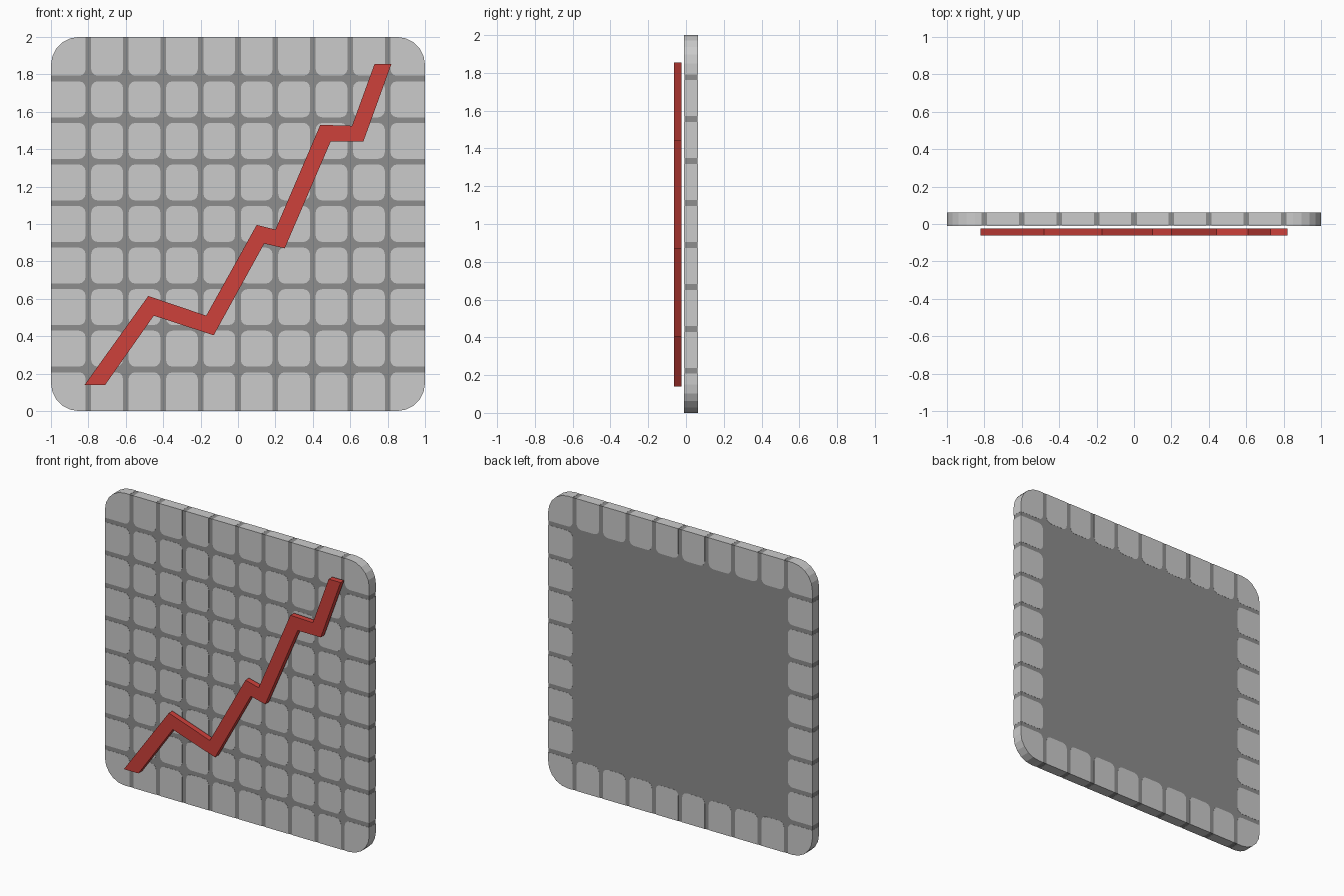
import bpy, bmesh, math

if "Cube" in bpy.data.objects:
    bpy.data.objects.remove(bpy.data.objects["Cube"])

FRONT, BACK = -0.01, 0.0625      # board depth
COLS, ROWS = 10, 9
GAP = 0.015                      # half width of a grid line
LIP = 0.001                      # how far tiles stand proud of the core


def material(name, rgb):
    m = bpy.data.materials.new(name)
    m.diffuse_color = (*rgb, 1)
    m.use_nodes = True
    m.node_tree.nodes["Principled BSDF"].inputs["Base Color"].default_value = m.diffuse_color
    return m


light = material("light grey", (0.60, 0.60, 0.60))
dark = material("dark grey", (0.27, 0.27, 0.27))
red = material("red", (0.61, 0.052, 0.043))


def rounded_rect(x0, x1, z0, z1, radii):
    """Outline in x, z; radii run anticlockwise from the lower left corner."""
    pts = []
    corners = [(x0, z0, 1, 1), (x1, z0, -1, 1), (x1, z1, -1, -1), (x0, z1, 1, -1)]
    for i, ((cx, cz, sx, sz), r) in enumerate(zip(corners, radii)):
        if r == 0:
            pts.append((cx, cz))
            continue
        n = 5 if r > 0.1 else 3
        for k in range(n + 1):
            a = math.pi + i * math.pi / 2 + k * math.pi / 2 / n
            pts.append((cx + sx * r + r * math.cos(a), cz + sz * r + r * math.sin(a)))
    return pts


def prism(bm, pts, y0, y1):
    a = [bm.verts.new((x, y0, z)) for x, z in pts]
    b = [bm.verts.new((x, y1, z)) for x, z in pts]
    bm.faces.new(a)
    bm.faces.new(b[::-1])
    for i in range(len(pts)):
        j = (i + 1) % len(pts)
        bm.faces.new((a[j], a[i], b[i], b[j]))


def finish(bm, name, mat):
    bmesh.ops.recalc_face_normals(bm, faces=bm.faces)
    me = bpy.data.meshes.new(name)
    bm.to_mesh(me)
    bm.free()
    me.materials.append(mat)
    bpy.context.collection.objects.link(bpy.data.objects.new(name, me))


# Dark core, seen as grid lines and as the back panel
bm = bmesh.new()
prism(bm, rounded_rect(-1 + LIP, 1 - LIP, LIP, 2 - LIP, [0.15 - LIP] * 4),
      FRONT + LIP, BACK - LIP)
finish(bm, "board_core", dark)

# Tiles: rim tiles run through the full depth, inner ones only face the front
rim, inner = bmesh.new(), bmesh.new()
for c in range(COLS):
    for r in range(ROWS):
        left, right = c == 0, c == COLS - 1
        low, top = r == 0, r == ROWS - 1
        x0 = -1 + 2 * c / COLS + (0 if left else GAP)
        x1 = -1 + 2 * (c + 1) / COLS - (0 if right else GAP)
        z0 = 2 * r / ROWS + (0 if low else GAP)
        z1 = 2 * (r + 1) / ROWS - (0 if top else GAP)
        radii = [(0.035, 0, 0.15)[u + v] for u, v in
                 ((left, low), (right, low), (right, top), (left, top))]
        pts = rounded_rect(x0, x1, z0, z1, radii)
        if left or right or low or top:
            prism(rim, pts, FRONT, BACK)
        else:
            prism(inner, pts, FRONT, FRONT + 0.004)
finish(rim, "rim_tiles", light)
finish(inner, "inner_tiles", light)

# Rising zigzag line floating just in front of the board
upper = [(-0.82, 0.14), (-0.48, 0.615), (-0.17, 0.51), (0.10, 0.995), (0.20, 0.97),
         (0.44, 1.53), (0.61, 1.525), (0.73, 1.855)]
lower = [(-0.71, 0.14), (-0.45, 0.51), (-0.13, 0.405), (0.14, 0.895), (0.25, 0.87),
         (0.495, 1.44), (0.67, 1.44), (0.82, 1.855)]
bm = bmesh.new()
prism(bm, lower + upper[::-1], -0.0625, -0.024)
finish(bm, "graph_line", red)
